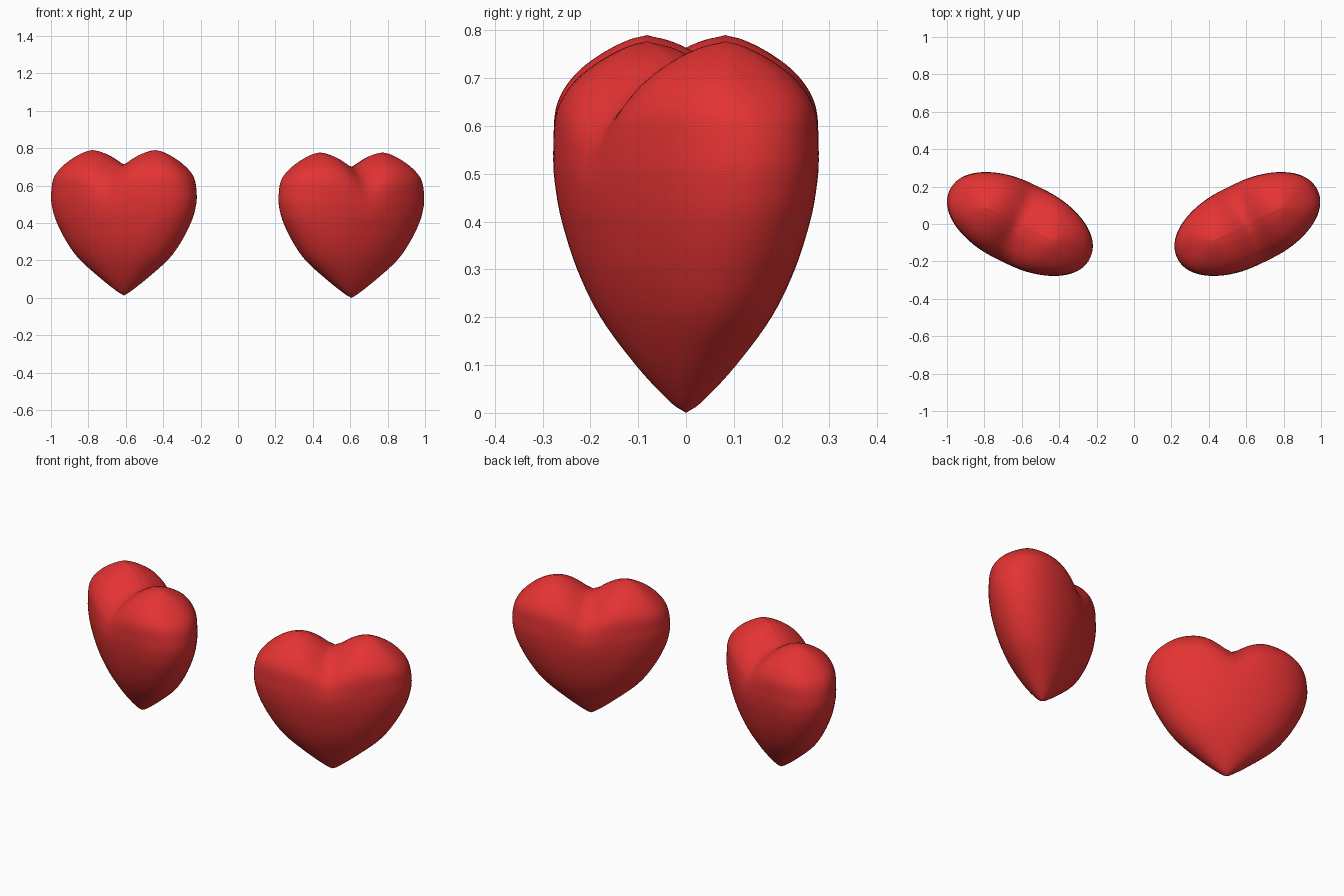
import bpy, bmesh, math
from mathutils import Matrix, Vector

if "Cube" in bpy.data.objects:
    bpy.data.objects.remove(bpy.data.objects["Cube"])

red = bpy.data.materials.new("heart red")
red.diffuse_color = (0.78, 0.033, 0.033, 1)
red.use_nodes = True
red.node_tree.nodes["Principled BSDF"].inputs["Base Color"].default_value = red.diffuse_color

# Slices of a heart: height, half width, half depth
ROWS = [(0, 0, 0), (.025, .042, .033), (.1, .142, .092), (.2, .26, .149), (.3, .335, .188),
        (.4, .388, .212), (.47, .41, .222), (.53, .417, .226), (.6, .408, .222),
        (.65, .384, .205), (.7, .334, .168), (.74, .279, .114), (.767, .229, .055),
        (.777, .19, 0)]
STEPS, SIDES = 5, 80


def spline(rows, steps):
    """Smooth the slice table with a Catmull-Rom curve."""
    v = [Vector(r) for r in rows]
    v = [2 * v[0] - v[1]] + v + [2 * v[-1] - v[-2]]
    out = []
    for i in range(1, len(v) - 2):
        a, b, c, d = v[i - 1:i + 3]
        for s in range(steps):
            t = s / steps
            out.append(.5 * (2 * b + (c - a) * t + (2 * a - 5 * b + 4 * c - d) * t * t
                             + (3 * b - a - 3 * c + d) * t ** 3))
    return out + [v[-2]]


def ramp(a, b, t):
    t = min(max((t - a) / (b - a), 0), 1)
    return t * t * (3 - 2 * t)


def place(x, y, z):
    """Press the cleft between the two lobes into a slice point."""
    ax = math.sqrt(x * x + .03 ** 2)
    dip = max(0, 1 - ax / .2) ** 2 * .106
    y *= 1 - .06 * math.exp(-(x / .09) ** 2) * ramp(.42, .7, z)
    return Vector((x, y, z - dip * ramp(.33, .76, z)))


def ring(z, a, b):
    """Rounded slice outline, squarer near the top of the lobes."""
    e = 2 / (2.1 + .6 * ramp(.55, .77, z))
    pts = []
    for k in range(SIDES):
        c, s = math.cos(2 * math.pi * k / SIDES), math.sin(2 * math.pi * k / SIDES)
        pts.append(place(math.copysign(abs(c) ** e, c) * a,
                         math.copysign(abs(s) ** e, s) * b, z))
    return pts


def heart(name, x, z, angle):
    bm = bmesh.new()
    loops = [[bm.verts.new(p) for p in ring(h, max(a, 0), max(b, 0))]
             for h, a, b in spline(ROWS, STEPS)]
    for lo, hi in zip(loops, loops[1:]):
        for i in range(SIDES):
            j = (i + 1) % SIDES
            bm.faces.new((lo[i], lo[j], hi[j], hi[i]))
    # Close the tip and the top ridge
    bmesh.ops.remove_doubles(bm, verts=bm.verts, dist=1e-5)
    bmesh.ops.recalc_face_normals(bm, faces=bm.faces)
    bm.transform(Matrix.Translation((x, 0, z)) @ Matrix.Rotation(angle, 4, 'Z'))
    for f in bm.faces:
        f.smooth = True
    me = bpy.data.meshes.new(name)
    bm.to_mesh(me)
    bm.free()
    me.materials.append(red)
    bpy.context.collection.objects.link(bpy.data.objects.new(name, me))


# The pair of hearts, turned opposite ways
heart("right_heart", .606, 0, math.radians(26))
heart("left_heart", -.61, .013, math.radians(-26))
